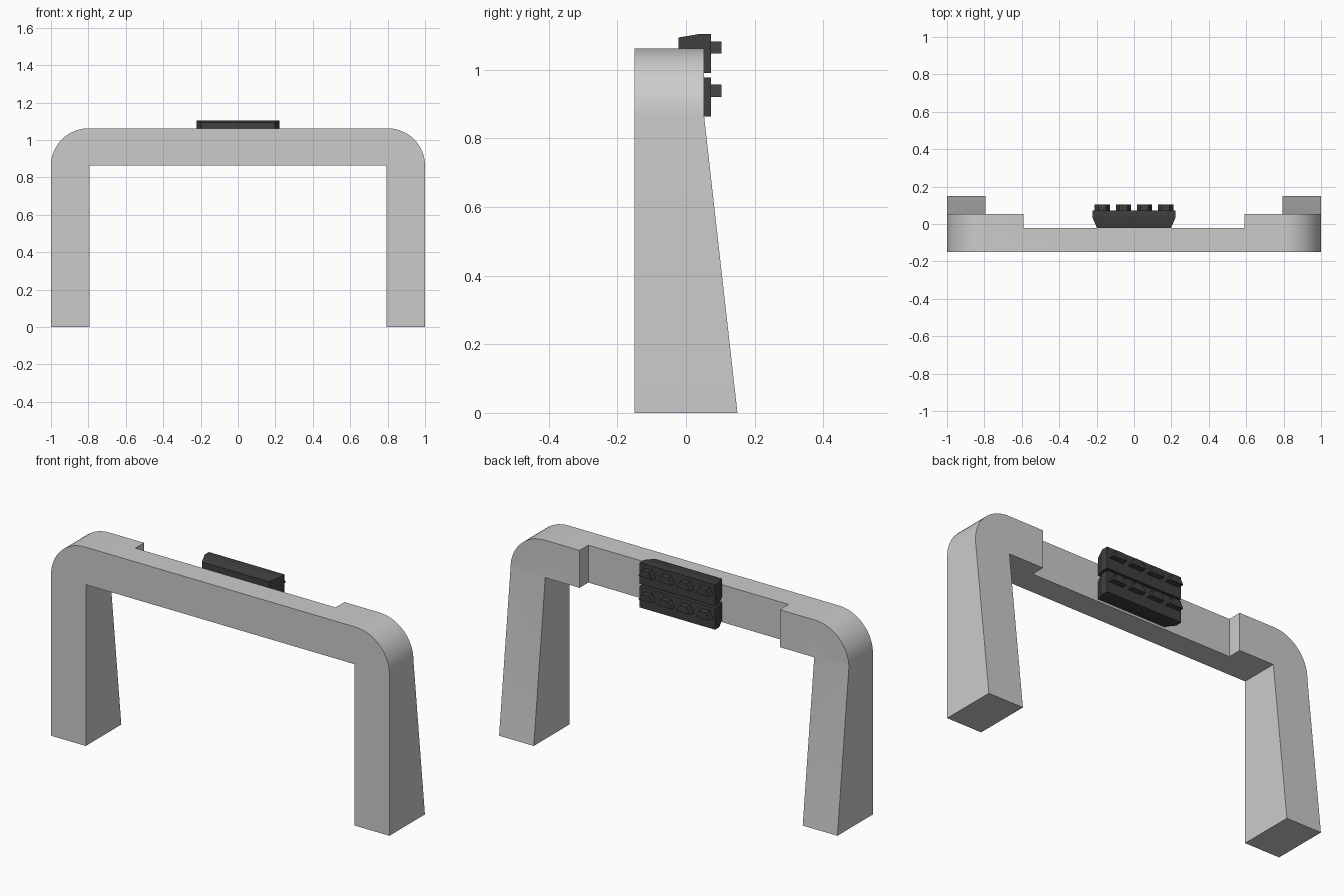
import bpy, bmesh, math
from mathutils import Vector

if "Cube" in bpy.data.objects:
    bpy.data.objects.remove(bpy.data.objects["Cube"])


def make_object(name, bm, mat=None):
    bmesh.ops.recalc_face_normals(bm, faces=bm.faces[:])
    mesh = bpy.data.meshes.new(name)
    bm.to_mesh(mesh)
    bm.free()
    obj = bpy.data.objects.new(name, mesh)
    bpy.context.collection.objects.link(obj)
    if mat:
        mesh.materials.append(mat)
    return obj


def prism(name, points, offset, mat=None):
    """Extrude a closed outline along an offset vector."""
    bm = bmesh.new()
    face = bm.faces.new([bm.verts.new(p) for p in points])
    ext = bmesh.ops.extrude_face_region(bm, geom=[face])["geom"]
    verts = [v for v in ext if isinstance(v, bmesh.types.BMVert)]
    bmesh.ops.translate(bm, verts=verts, vec=Vector(offset))
    return make_object(name, bm, mat)


def loft(name, sections, mat):
    """Solid through rectangles (y, half width, z low, z high)."""
    bm = bmesh.new()
    rings = [[bm.verts.new(p) for p in ((-w, y, a), (w, y, a), (w, y, b), (-w, y, b))]
             for y, w, a, b in sections]
    bm.faces.new(rings[0])
    bm.faces.new(rings[-1])
    for r, s in zip(rings, rings[1:]):
        for i in range(4):
            j = (i + 1) % 4
            bm.faces.new((r[i], r[j], s[j], s[i]))
    return make_object(name, bm, mat)


dark = bpy.data.materials.new("dark_grey")
dark.diffuse_color = (0.05, 0.05, 0.05, 1)
dark.use_nodes = True
dark.node_tree.nodes["Principled BSDF"].inputs["Base Color"].default_value = dark.diffuse_color

# Arch frame: front outline with rounded shoulders
TOP, UNDER, INNER, R, STEPS = 1.062, 0.862, 0.795, 0.2, 16
half = [(INNER, UNDER), (INNER, 0), (1, 0)]
for i in range(STEPS + 1):
    a = math.pi / 2 * i / STEPS
    half.append((1 - R + R * math.cos(a), TOP - R + R * math.sin(a)))
outline = half + [(-x, z) for x, z in reversed(half)]
frame = prism("arch_frame", [(x, -0.15, z) for x, z in outline], (0, 0.4, 0))

# Side profile with sloping back legs, and the recess behind the beam
side = [(-0.3, -0.1), (0.15 + 0.1 * 0.097 / UNDER, -0.1), (0.053, UNDER), (0.053, 1.3), (-0.3, 1.3)]
slope_cutter = prism("slope_cutter", [(-1.2, y, z) for y, z in side], (2.4, 0, 0))
recess_cutter = prism("recess_cutter",
                      [(-0.592, -0.021, 0.7), (0.592, -0.021, 0.7),
                       (0.592, 0.4, 0.7), (-0.592, 0.4, 0.7)], (0, 0, 0.6))
for cutter, op in ((slope_cutter, 'INTERSECT'), (recess_cutter, 'DIFFERENCE')):
    cutter.hide_render = True
    mod = frame.modifiers.new(op.lower(), 'BOOLEAN')
    mod.operation = op
    mod.solver = 'EXACT'
    mod.object = cutter

# Bake the cuts and remove the cutters
deps = bpy.context.evaluated_depsgraph_get()
baked = bpy.data.meshes.new_from_object(frame.evaluated_get(deps))
frame.modifiers.clear()
frame.data = baked
for cutter in (slope_cutter, recess_cutter):
    bpy.data.objects.remove(cutter)
bpy.ops.object.select_all(action='DESELECT')
frame.select_set(True)
bpy.context.view_layer.objects.active = frame
bpy.ops.object.shade_smooth_by_angle(angle=math.radians(25))

# Two stacked blocks, tapered towards the beam, each with a row of half-hexagon studs
for label, zc in (("upper", 1.047), ("lower", 0.921)):
    loft(label + "_block", [(-0.022, 0.198, zc - 0.047, zc + 0.047),
                            (0.037, 0.223, zc - 0.057, zc + 0.057),
                            (0.073, 0.223, zc - 0.057, zc + 0.057)], dark)
    for k in range(4):
        xc = (k - 1.5) * 0.113
        pts = [(xc + 0.041 * math.cos(math.pi * i / 3), 0.07,
                zc + 0.041 * math.sin(math.pi * i / 3)) for i in range(4)]
        prism(f"{label}_stud_{k + 1}", pts, (0, 0.033, 0), dark)
